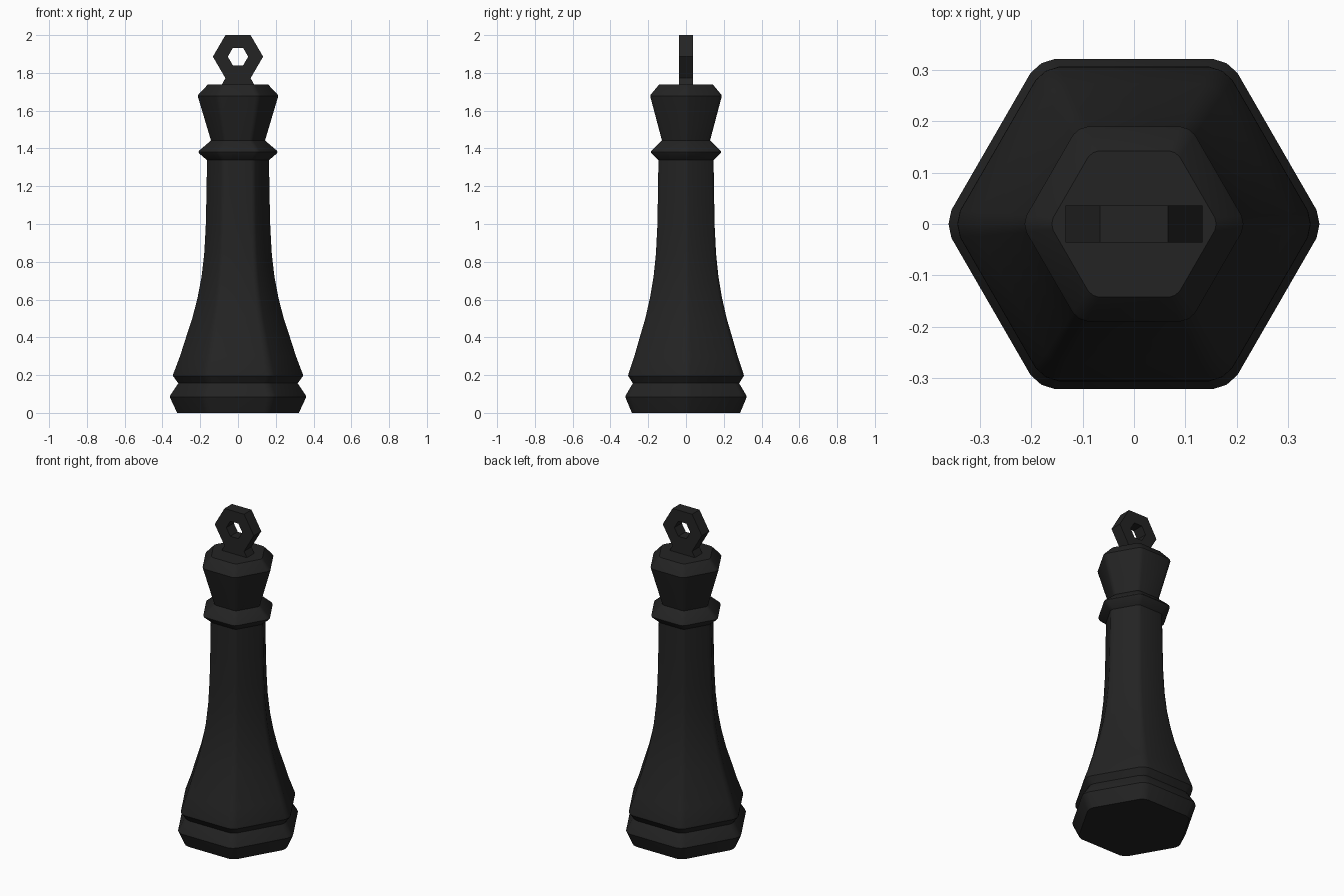
import bpy, bmesh, math
from mathutils import Vector

if "Cube" in bpy.data.objects:
    bpy.data.objects.remove(bpy.data.objects["Cube"])

black = bpy.data.materials.new("matte_black")
black.diffuse_color = (0.017, 0.017, 0.017, 1)
black.use_nodes = True
black.node_tree.nodes["Principled BSDF"].inputs["Base Color"].default_value = black.diffuse_color


def finish(name, bm, angle=28):
    bmesh.ops.recalc_face_normals(bm, faces=bm.faces)
    me = bpy.data.meshes.new(name)
    bm.to_mesh(me)
    bm.free()
    me.materials.append(black)
    ob = bpy.data.objects.new(name, me)
    bpy.context.collection.objects.link(ob)
    bpy.ops.object.select_all(action='DESELECT')
    ob.select_set(True)
    bpy.context.view_layer.objects.active = ob
    bpy.ops.object.shade_smooth_by_angle(angle=math.radians(angle))
    return ob


def hexagon(r):
    return [Vector((r * math.cos(k * math.pi / 3), r * math.sin(k * math.pi / 3))) for k in range(6)]


def section(corner):
    """Hexagon with rounded corners; corner = distance to the rounded tip."""
    pts = []
    h = hexagon(corner / 0.973)
    for k in range(6):
        c, prev, nxt = h[k], h[k - 1], h[(k + 1) % 6]
        a, b = c.lerp(prev, 0.085), c.lerp(nxt, 0.085)
        pts += [a, c * 0.973, b]
    return pts


def turned(name, profile):
    """Stack rounded hexagons along (size, z) and cap both ends."""
    bm = bmesh.new()
    rings = [[bm.verts.new((p.x, p.y, z)) for p in section(s)] for s, z in profile]
    n = len(rings[0])
    for lo, hi in zip(rings, rings[1:]):
        for i in range(n):
            j = (i + 1) % n
            bm.faces.new((lo[i], lo[j], hi[j], hi[i]))
    bm.faces.new(rings[0][::-1])
    bm.faces.new(rings[-1])
    return finish(name, bm)


# Foot, flared shaft, collar and crown in one continuous body
turned("chess_piece_body", [
    (0.322, 0.0), (0.357, 0.075), (0.361, 0.085), (0.357, 0.095), (0.316, 0.157),
    (0.344, 0.195), (0.343, 0.205),
    (0.307, 0.30), (0.275, 0.40), (0.242, 0.50), (0.214, 0.61), (0.193, 0.72),
    (0.179, 0.84), (0.171, 0.98), (0.167, 1.15), (0.164, 1.338),
    (0.206, 1.374), (0.209, 1.381), (0.206, 1.388), (0.143, 1.442),
    (0.211, 1.67), (0.213, 1.678), (0.209, 1.686), (0.16, 1.738)])

# Hexagonal ring finial
bm = bmesh.new()
cz, t = 1.886, 0.036
loops = []
for r, y in ((0.133, -t), (0.133, t), (0.054, t), (0.054, -t)):
    loops.append([bm.verts.new((p.x, y, cz + p.y * 0.99)) for p in hexagon(r)])
for k in range(4):
    a, b = loops[k], loops[(k + 1) % 4]
    for i in range(6):
        j = (i + 1) % 6
        bm.faces.new((a[i], a[j], b[j], b[i]))
finish("ring_finial", bm)

# Flared foot joining the ring to the crown
bm = bmesh.new()
rows = [[bm.verts.new((sx * w, sy * t, z)) for sx, sy in ((-1, -1), (1, -1), (1, 1), (-1, 1))]
        for w, z in ((0.092, 1.725), (0.066, 1.774))]
for i in range(4):
    j = (i + 1) % 4
    bm.faces.new((rows[0][i], rows[0][j], rows[1][j], rows[1][i]))
bm.faces.new(rows[0][::-1])
bm.faces.new(rows[1])
finish("ring_foot", bm)
